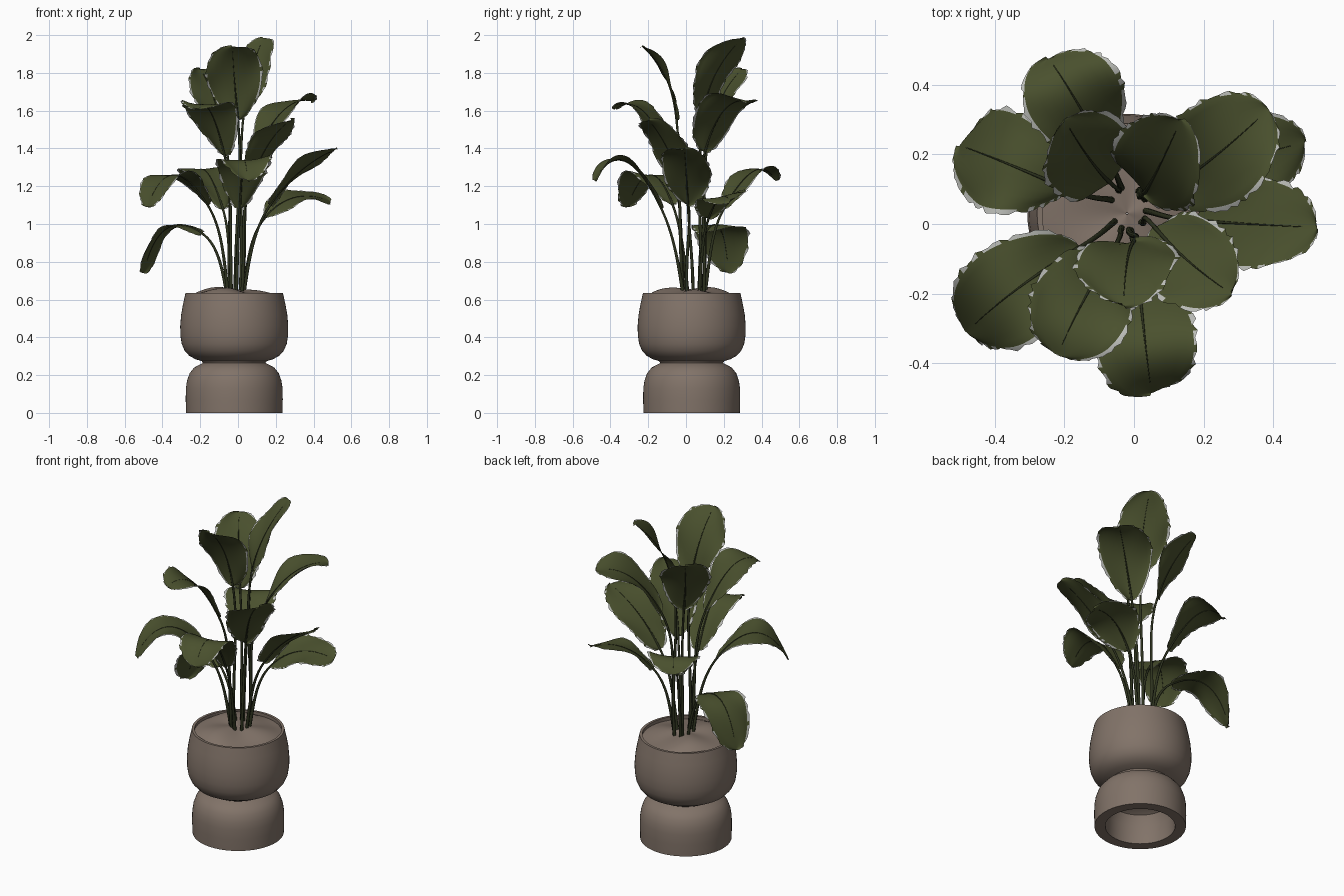
import bpy, math, random
from mathutils import Vector

if "Cube" in bpy.data.objects:
    bpy.data.objects.remove(bpy.data.objects["Cube"])

random.seed(4)
CX, CY = -0.02, 0.03


def material(name, rgb):
    m = bpy.data.materials.new(name)
    m.diffuse_color = (*rgb, 1)
    m.use_nodes = True
    m.node_tree.nodes["Principled BSDF"].inputs["Base Color"].default_value = m.diffuse_color
    return m


CLAY = material("taupe clay", (0.222, 0.172, 0.140))
GREEN = material("leaf green", (0.068, 0.081, 0.027))
DARK = material("stem dark green", (0.026, 0.032, 0.013))
PALE = material("pale leaf edge", (0.50, 0.51, 0.48))


def make(name, verts, faces, mats, angle=60, idx=None):
    me = bpy.data.meshes.new(name)
    me.from_pydata([tuple(v) for v in verts], [], faces)
    for m in mats:
        me.materials.append(m)
    if idx:
        for p, i in zip(me.polygons, idx):
            p.material_index = i
    ob = bpy.data.objects.new(name, me)
    bpy.context.collection.objects.link(ob)
    bpy.ops.object.select_all(action='DESELECT')
    ob.select_set(True)
    bpy.context.view_layer.objects.active = ob
    bpy.ops.object.shade_smooth_by_angle(angle=math.radians(angle))
    return ob


def rings(n_rings, n, closed=True):
    """Quads joining successive rings (or rows) of n vertices."""
    return [(a * n + b, a * n + (b + 1) % n, (a + 1) * n + (b + 1) % n, (a + 1) * n + b)
            for a in range(n_rings - 1) for b in range(n if closed else n - 1)]


# Pot: one lathed profile, from the hollow underside round to the inner rim
profile = [(0.002, .20), (.12, .197), (.17, .17), (.192, .11), (.195, 0), (.255, 0), (.257, .07),
           (.256, .13), (.250, .17), (.236, .21), (.212, .24), (.182, .256), (.166, .264),
           (.172, .274), (.205, .284), (.238, .302), (.263, .33), (.278, .365), (.285, .41),
           (.286, .46), (.281, .52), (.272, .57), (.258, .635), (.243, .635), (.247, .56)]
N = 64
verts = [(CX + r * math.cos(2 * math.pi * k / N), CY + r * math.sin(2 * math.pi * k / N), z)
         for r, z in profile for k in range(N)]
make("pot", verts, rings(len(profile), N), [CLAY], 40)

# Soil: a low uneven mound just inside the rim
verts = []
for j in range(11):
    q = max(j / 10, 0.01)
    for k in range(N):
        a = 2 * math.pi * k / N
        z = .614 + .04 * (1 - q ** 3) + .022 * q * (1 - q ** 4) * (math.sin(3 * a + 1) - math.cos(a))
        verts.append((CX + .247 * q * math.cos(a), CY + .247 * q * math.sin(a), z))
make("soil", verts, rings(11, N), [CLAY])


def tube(name, pts, radii, n=8):
    """Tapered round tube along a path."""
    vs = []
    for i, p in enumerate(pts):
        t = (pts[min(i + 1, len(pts) - 1)] - pts[max(i - 1, 0)]).normalized()
        s = t.cross(Vector((.31, .95, .02))).normalized()
        b = t.cross(s)
        for k in range(n):
            a = 2 * math.pi * k / n
            vs.append(p + (s * math.cos(a) + b * math.sin(a)) * radii[i])
    fs = rings(len(pts), n) + [tuple(range(n))[::-1], tuple(range(len(vs) - n, len(vs)))]
    make(name, vs, fs, [DARK])


def leaf(i, base, mid, tip, width, cup, roll):
    base, mid, tip = Vector(base), Vector(mid), Vector(tip)
    ctrl = 2 * mid - (base + tip) / 2

    def curve(t):
        return base * (1 - t) ** 2 + ctrl * 2 * t * (1 - t) + tip * t * t

    def tangent(t):
        return ((ctrl - base) * (1 - t) + (tip - ctrl) * t).normalized()

    d = tip - base
    flat = Vector((d.y, -d.x, 0)).normalized()

    # Blade: rows along the midrib, with a ragged pale outer strip
    us = [-1.0, -1, -.85, -.65, -.42, -.2, 0, .2, .42, .65, .85, 1, 1.0]
    rows, ncol = 34, len(us)
    phase = random.uniform(0, 6)
    vs = []
    for r in range(rows):
        t = (1 - math.cos(math.pi * r / (rows - 1))) / 2
        w = width / 2 * max(math.sin(math.pi * min(max(t, 0), 1) ** 1.14), 0.0005) ** .47
        up = flat.cross(tangent(t))
        side = flat * math.cos(roll) + up * math.sin(roll)
        nrm = up * math.cos(roll) - flat * math.sin(roll)
        for c, u in enumerate(us):
            edge = c in (0, ncol - 1)
            off = u * w + (math.copysign(random.uniform(.002, .018), u) if edge else 0)
            lift = cup * w * u * u + .012 * abs(u) ** 2 * math.sin(9 * t + phase + 2 * u)
            vs.append(curve(t) + side * off + nrm * lift)
    fs = rings(rows, ncol, False)
    idx = []
    for k in range(len(fs)):
        outer = k % (ncol - 1) in (0, ncol - 2)
        idx.append(1 if outer and random.random() < .75 else 0)
    make(f"leaf_{i}", vs, fs, [GREEN, PALE], 80, idx)

    # Stem: rises from the soil and runs on as the thinning midrib
    ang = math.atan2(mid.y - .04, mid.x + .02)
    root = Vector((-.015 + .045 * math.cos(ang), .045 + .06 * math.sin(ang), .62))
    h = (base - root).length
    c1 = root + Vector((.03 * math.cos(ang), .03 * math.sin(ang), .42 * h))
    c2 = base - tangent(0) * .3 * h
    pts, radii = [], []
    for k in range(16):
        t = k / 16
        pts.append(root * (1 - t) ** 3 + c1 * 3 * t * (1 - t) ** 2 + c2 * 3 * t * t * (1 - t) + base * t ** 3)
        radii.append(.0095 - .0035 * t)
    for k in range(13):
        t = k / 12 * .9
        pts.append(curve(t))
        radii.append(.0055 * (1 - t) ** 2 + .0012)
    tube(f"stem_{i}", pts, radii)


# Leaves: base, middle and tip of the midrib, then width, cupping and roll
LEAVES = [
    ((-.08, .20, 1.08), (-.17, .36, 1.28), (-.245, .475, 1.23), .27, .08, 0),      # back left
    ((-.19, .10, .95), (-.38, .18, .975), (-.50, .225, .74), .28, -.05, .05),      # low left
    ((-.16, -.07, 1.10), (-.34, -.19, 1.26), (-.48, -.31, 1.09), .28, .08, 0),     # front left
    ((-.07, -.09, 1.36), (-.15, -.23, 1.60), (-.22, -.375, 1.61), .28, .10, 0),
    ((.01, -.13, 1.08), (.03, -.32, 1.33), (.05, -.485, 1.23), .28, .12, 0),       # front
    ((.00, -.05, 1.55), (-.02, -.11, 1.78), (-.03, -.235, 1.94), .28, .10, -.22),  # tall front
    ((.06, -.01, 1.20), (.16, -.11, 1.42), (.28, -.20, 1.55), .25, .14, 0),        # front right
    ((.03, .09, 1.58), (.07, .16, 1.80), (.135, .30, 1.985), .27, .14, .25),       # tallest, back
    ((-.07, .12, 1.45), (-.13, .19, 1.67), (-.20, .30, 1.82), .26, .12, 0),        # tall back left
    ((.10, .10, 1.38), (.24, .20, 1.60), (.385, .33, 1.65), .29, .20, .10),        # back right
    ((.17, .01, 1.10), (.33, .00, 1.28), (.525, -.01, 1.40), .26, .10, .22),       # right
    ((.14, .12, 1.03), (.30, .18, 1.14), (.49, .235, 1.12), .26, .06, -.25),       # low right
]
for i, spec in enumerate(LEAVES):
    leaf(i + 1, *spec)
